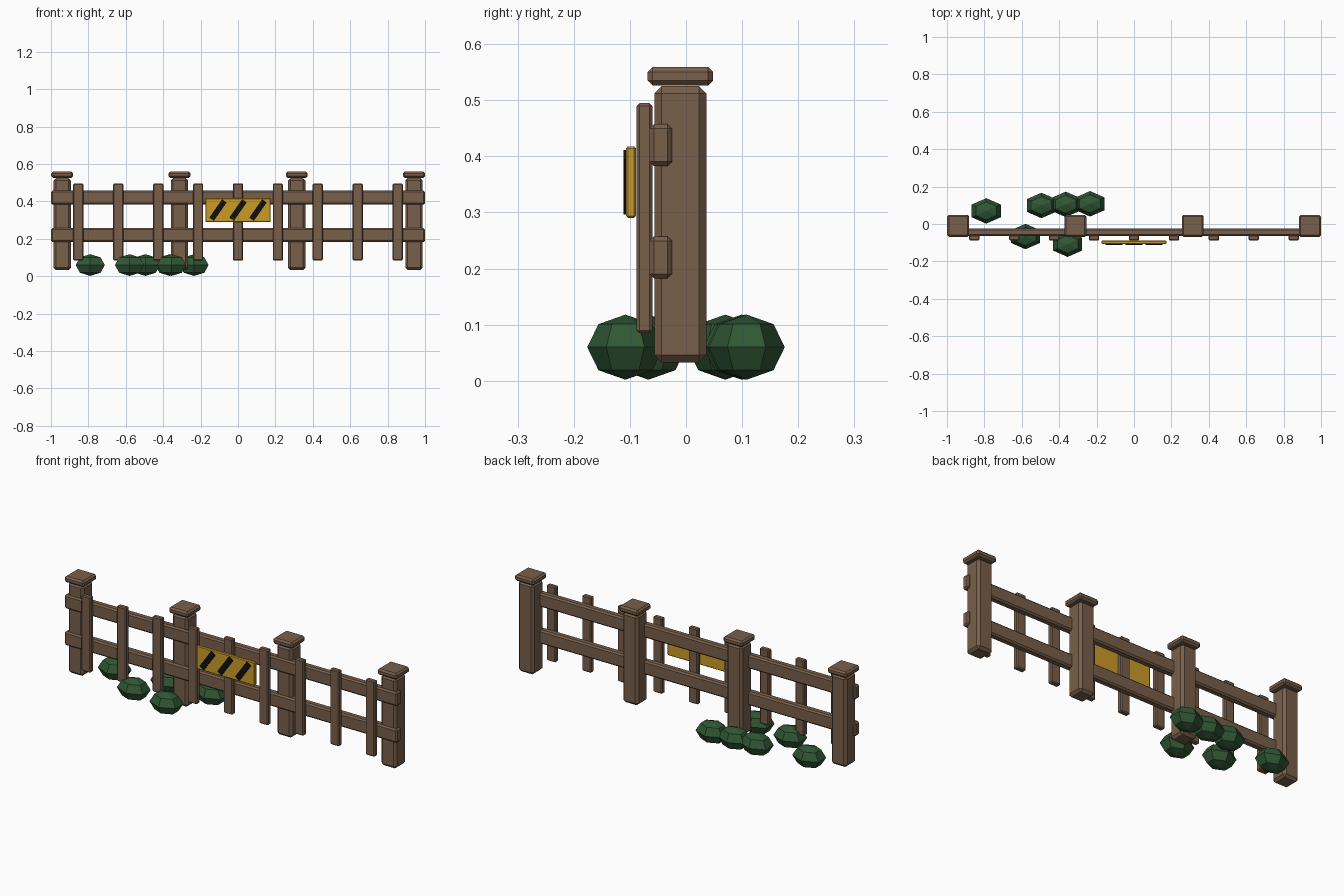
import bpy
import bmesh
from math import radians
from mathutils import Matrix

cube = bpy.data.objects.get("Cube")
if cube:
    bpy.data.objects.remove(cube, do_unlink=True)


def material(name, rgb):
    mat = bpy.data.materials.new(name)
    mat.use_nodes = True
    mat.diffuse_color = (*rgb, 1)
    mat.node_tree.nodes["Principled BSDF"].inputs["Base Color"].default_value = (*rgb, 1)
    return mat


WOOD = material("brown wood", (0.19, 0.115, 0.07))
YELLOW = material("warning yellow", (0.60, 0.33, 0.02))
BLACK = material("stripe black", (0.005, 0.005, 0.005))
GREEN = material("bush green", (0.03, 0.095, 0.035))


def finish(name, bm, mat, location):
    mesh = bpy.data.meshes.new(name)
    bm.to_mesh(mesh)
    bm.free()
    mesh.materials.append(mat)
    obj = bpy.data.objects.new(name, mesh)
    obj.location = location
    bpy.context.collection.objects.link(obj)
    return obj


def box(name, location, size, mat, bevel=0.0, tilt=0.0):
    bm = bmesh.new()
    bmesh.ops.create_cube(bm, size=1)
    bmesh.ops.scale(bm, vec=size, verts=bm.verts)
    obj = finish(name, bm, mat, location)
    obj.rotation_euler.y = tilt
    if bevel:
        mod = obj.modifiers.new("Chamfer", 'BEVEL')
        mod.width = bevel
        mod.segments = 1
    return obj


def bush(name, x, y):
    bm = bmesh.new()
    bmesh.ops.create_uvsphere(bm, u_segments=6, v_segments=4, radius=1)
    # Turn a corner of the hexagon towards +y
    corner = max((v.co for v in bm.verts), key=lambda c: c.xy.length)
    turn = Matrix.Rotation(radians(90) - corner.xy.angle_signed((1, 0)), 3, 'Z')
    bmesh.ops.rotate(bm, matrix=turn, verts=bm.verts)
    bmesh.ops.scale(bm, vec=(0.09, 0.068, 0.058), verts=bm.verts)
    return finish(name, bm, GREEN, (x, y, 0.06))


# Posts with caps
for i in range(4):
    x = -0.94 + i * 0.627
    box(f"post_{i + 1}", (x, -0.01, 0.279), (0.093, 0.093, 0.492), WOOD, 0.013)
    box(f"post_cap_{i + 1}", (x, -0.01, 0.543), (0.117, 0.117, 0.033), WOOD, 0.009)

# Long rails
for name, z in (("lower_rail", 0.22), ("upper_rail", 0.42)):
    box(name, (0, -0.045, z), (2.0, 0.04, 0.075), WOOD, 0.008)

# Upright pickets
for i in range(9):
    box(f"picket_{i + 1}", ((i - 4) * 0.2135, -0.074, 0.29),
        (0.055, 0.028, 0.41), WOOD, 0.005)

# Warning board with slanted stripes
box("warning_board", (0, -0.098, 0.354), (0.35, 0.018, 0.128), YELLOW, 0.004)
for i in range(3):
    box(f"board_stripe_{i + 1}", ((i - 1) * 0.107, -0.109, 0.354),
        (0.03, 0.005, 0.12), BLACK, tilt=radians(35))

# Bushes around the left part
for i, (x, y) in enumerate([(-0.79, 0.07), (-0.58, -0.067), (-0.355, -0.108),
                            (-0.495, 0.099), (-0.365, 0.105), (-0.235, 0.108)]):
    bush(f"bush_{i + 1}", x, y)
